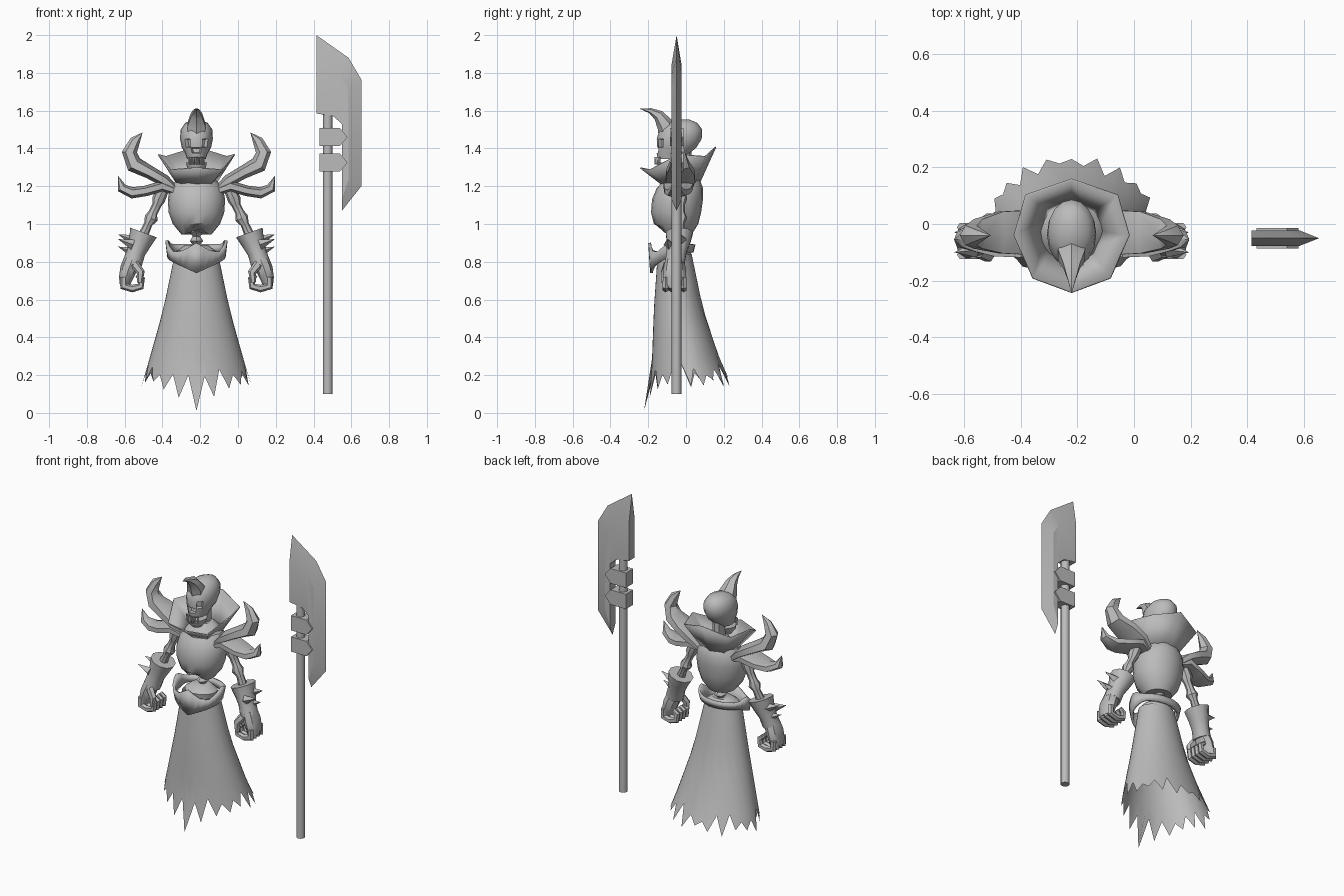
import bpy, bmesh
from math import sin, cos, pi, radians, exp
from mathutils import Vector

if "Cube" in bpy.data.objects:
    bpy.data.objects.remove(bpy.data.objects["Cube"])

CENTRE = -0.22     # x of the figure; its parts are modelled around local x = 0
DEPTH = -0.05      # y of the polearm

grey = bpy.data.materials.new("plain_grey")
grey.use_nodes = True
grey.diffuse_color = (0.5, 0.5, 0.5, 1)
grey.node_tree.nodes["Principled BSDF"].inputs["Base Color"].default_value = (0.5, 0.5, 0.5, 1)


def stack(name, rings, caps=True, mirror=False, angle=40, solid=0, at=(CENTRE, 0, 0), edit=None):
    """Skin a list of equal rings into one object."""
    bm = bmesh.new()
    rows = [[bm.verts.new(p) for p in ring] for ring in rings]
    n = len(rows[0])
    for low, high in zip(rows, rows[1:]):
        for i in range(n):
            j = (i + 1) % n
            bm.faces.new((low[i], low[j], high[j], high[i]))
    if caps:
        bm.faces.new(rows[0])
        bm.faces.new(rows[-1])
    bmesh.ops.remove_doubles(bm, verts=bm.verts, dist=0.0005)
    bmesh.ops.recalc_face_normals(bm, faces=bm.faces)
    if edit:
        edit(bm)
    mesh = bpy.data.meshes.new(name)
    bm.to_mesh(mesh)
    bm.free()
    mesh.materials.append(grey)
    obj = bpy.data.objects.new(name, mesh)
    obj.location = at
    bpy.context.collection.objects.link(obj)
    if solid:
        mod = obj.modifiers.new("thickness", 'SOLIDIFY')
        mod.thickness = solid
    if mirror:
        obj.modifiers.new("both_sides", 'MIRROR')
    bpy.ops.object.select_all(action='DESELECT')
    obj.select_set(True)
    bpy.context.view_layer.objects.active = obj
    bpy.ops.object.shade_smooth_by_angle(angle=radians(angle))
    return obj


def oval(t, half, front, back):
    """Point of an oval; t = 0 faces the front."""
    return half * sin(t), (front + back) / 2 - (back - front) / 2 * cos(t)


def turns(n):
    return [2 * pi * i / n for i in range(n)]


def loft(name, rows, n=16, **kw):
    """Rows are (height, half width, front y, back y)."""
    rings = [[(*oval(t, h, f, b), z) for t in turns(n)] for z, h, f, b in rows]
    return stack(name, rings, **kw)


def sweep(name, path, side=(0, 1, 0), n=8, **kw):
    """Path points are (x, y, z, thickness, breadth along side)."""
    side = Vector(side)
    pts = [Vector(p[:3]) for p in path]
    rings = []
    for i, p in enumerate(path):
        along = pts[min(i + 1, len(pts) - 1)] - pts[max(i - 1, 0)]
        normal = side.cross(along).normalized()
        rings.append([pts[i] + normal * p[3] * cos(t) + side * p[4] * sin(t) for t in turns(n)])
    return stack(name, rings, **kw)


def blend(keys, x):
    """Linear interpolation in rows sorted by their first value."""
    for a, b in zip(keys, keys[1:]):
        if x <= b[0]:
            f = max(0, (x - a[0]) / (b[0] - a[0]))
            return [u + (v - u) * f for u, v in zip(a[1:], b[1:])]
    return keys[-1][1:]


# Skirt with a torn hem, longest at the front
skirt_shape = [(0, .32, -.225, .26), (.15, .29, -.185, .24), (.28, .25, -.18, .18),
               (.55, .175, -.17, .09), (.84, .115, -.15, .03)]
columns = 40


def hem(i):
    t = min(i, columns - i) * 2 * pi / columns
    front = exp(-(t / .4) ** 2)
    if i % 2:
        return .23 - .07 * front + .03 * sin(i * 2.3)
    return .155 - .145 * front + .02 * sin(i) * (1 - front)


skirt = []
for step in range(7):
    ring = []
    for i, t in enumerate(turns(columns)):
        z = .84 + (hem(i) - .84) * step / 6
        ring.append((*oval(t, *blend(skirt_shape, z)), z))
    skirt.append(ring)
stack("skirt", skirt, caps=False)

# Belt with a pointed front plate and raised side tips
belt_edge = [(0, .74, .9), (25, .77, .86), (50, .795, .85), (75, .815, .89),
             (95, .83, .92), (120, .85, .89), (180, .85, .89)]
belt = [[], []]
for t in turns(28):
    edge = blend(belt_edge, min(t, 2 * pi - t) * 180 / pi)
    for ring, z, grow in zip(belt, edge, (0, .01)):
        ring.append((*oval(t, .155 + grow, -.19 - grow, .04 + grow), z))
stack("belt", belt, caps=False, solid=.015)

# Pelvis and spine
loft("pelvis", [(.8, .09, -.13, .02), (.86, .1, -.14, .03), (.89, .06, -.1, 0)])
for k in range(3):
    z = .89 + k * .045
    loft("vertebra", [(z, .02, -.06, -.01), (z + .02, .035, -.08, .01), (z + .045, .02, -.06, -.01)], n=8)
loft("neck", [(1.22, .035, -.06, .03), (1.4, .03, -.06, .03)], n=8)


# Rib cage, notched at the breastbone
def notch(bm):
    for v in bm.verts:
        if v.co.z < .97 and v.co.y < -.05:
            v.co.z += .05 * max(0, 1 - abs(v.co.x) / .06)


loft("rib_cage", [(.945, .08, -.13, .03), (1, .125, -.17, .065), (1.06, .147, -.185, .08),
                  (1.13, .152, -.18, .09), (1.19, .14, -.155, .09), (1.24, .1, -.11, .07),
                  (1.28, .05, -.07, .03)], n=20, edit=notch)

# Flared collar with eight points
rim = [(0, -.24, 1.3), (.135, -.19, 1.29), (.2, -.04, 1.37), (.16, .1, 1.36), (0, .155, 1.41)]
rim += [(-x, y, z) for x, y, z in rim[-2:0:-1]]
base = [(*oval(t, .09, -.11, .06), 1.2) for t in turns(8)]
stack("collar", [base, rim], caps=False, angle=20, solid=.006)


# Skull with sunken eyes and nose
def sockets(bm):
    def sink(test):
        hit = [f for f in bm.faces if test(f.calc_center_median())]
        bmesh.ops.inset_region(bm, faces=hit, thickness=.005, depth=-.02)
    for s in (-1, 1):
        sink(lambda c: 1.4 < c.z < 1.45 and c.y < -.07 and .03 < c.x * s < .06)
    sink(lambda c: 1.37 < c.z < 1.4 and c.y < -.1 and abs(c.x) < .02)


loft("skull", [(1.345, .05, -.15, -.01), (1.375, .06, -.155, .02), (1.405, .078, -.152, .055),
               (1.45, .087, -.155, .083), (1.5, .084, -.14, .086), (1.535, .06, -.1, .06),
               (1.552, .02, -.04, .02)], edit=sockets)
loft("jaw", [(1.275, .03, -.13, -.06), (1.3, .05, -.15, -.04), (1.325, .055, -.152, -.03)], n=12)
for k in range(-3, 4):
    x, y = oval(k * .25, .055, -.16, -.03)
    loft("tooth", [(1.315, .005, -.006, .008), (1.355, .007, -.008, .008)], n=4, at=(CENTRE + x, y, 0))

# Forehead horn bending forward
sweep("head_horn", [(0, -.085, 1.46, .06, .05), (0, -.11, 1.525, .045, .055),
                    (0, -.145, 1.575, .03, .035), (0, -.19, 1.6, .014, .018),
                    (0, -.245, 1.61, 0, 0)], side=(1, 0, 0), n=6)

# Shoulder plates: a tall upturned horn above a shorter one
sweep("upper_shoulder_horn", [(.1, -.03, 1.17, .02, .06), (.17, -.03, 1.23, .032, .09),
                              (.25, -.03, 1.275, .035, .085), (.33, -.035, 1.315, .045, .06),
                              (.355, -.04, 1.38, .04, .04), (.325, -.04, 1.44, .028, .022),
                              (.285, -.04, 1.485, 0, 0)], n=6, mirror=True)
sweep("lower_shoulder_horn", [(.1, -.04, 1.17, .02, .06), (.18, -.04, 1.2, .03, .09),
                              (.27, -.045, 1.175, .028, .08), (.34, -.05, 1.165, .03, .055),
                              (.395, -.055, 1.19, .026, .03), (.415, -.055, 1.255, 0, 0)],
      n=6, mirror=True)

# Arm bones with knobbly joints
sweep("arm_bones", [(.17, -.03, 1.2, .03, .03), (.2, -.03, 1.13, .035, .035), (.21, -.03, 1.1, .024, .024),
                    (.23, -.03, 1.06, .024, .024), (.24, -.03, 1.03, .036, .036),
                    (.255, -.03, 1, .022, .022), (.3, -.04, .9, .03, .03)], mirror=True)

# Gauntlet cuffs with spikes
sweep("gauntlet", [(.28, -.035, .955, .075, .075), (.3, -.04, .9, .06, .065), (.32, -.05, .85, .05, .055),
                   (.34, -.06, .79, .052, .055)], n=10, mirror=True)
for z, y in ((.925, -.02), (.86, -.04), (.9, -.09)):
    sweep("gauntlet_spike", [(.335, y, z - .01, .028, .028), (.415, y - .01, z + .02, 0, 0)], n=4, mirror=True)

# Half closed fists
sweep("palm", [(.34, -.06, .81, .045, .05), (.36, -.06, .76, .045, .06), (.375, -.06, .71, .036, .06),
               (.38, -.06, .67, .025, .055)], mirror=True)
for k in range(4):
    y = -.108 + k * .032
    sweep("finger", [(.385, y, .72, .02, .017), (.385, y, .67, .022, .018), (.34, y, .658, .02, .018),
                     (.295, y, .67, .02, .018), (.29, y, .71, .018, .016), (.315, y, .73, .012, .012)],
          n=6, mirror=True)
sweep("thumb", [(.33, -.1, .79, .025, .02), (.295, -.115, .745, .022, .02), (.3, -.12, .69, .014, .014)],
      n=6, mirror=True)

# Polearm shaft
polearm = (0.475, DEPTH, 0)
loft("shaft", [(.1, .026, -.026, .026), (1.6, .026, -.026, .026)], n=10, at=polearm)

# Blade: thick body tapering to a sharp outer edge
edge = [(.415, 2), (.585, 1.88), (.653, 1.765), (.653, 1.2), (.55, 1.07), (.55, 1.53), (.505, 1.57), (.415, 1.585)]
body = [(.415, 1.84), (.535, 1.79), (.585, 1.72), (.585, 1.24), (.55, 1.13)] + edge[5:]
stack("blade", [[(x, y, z) for x, z in outline]
                for outline, y in ((body, -.027), (edge, 0), (body, .027))],
      angle=15, at=(0, DEPTH, 0))

# Pointed brackets holding the blade
for z in (1.46, 1.325):
    outline = [(.432, -.047), (.54, -.047), (.58, 0), (.54, .047), (.432, .047)]
    stack("blade_bracket", [[(x, y, z + h) for x, h in outline] for y in (-.036, .036)],
          at=(0, DEPTH, 0))
